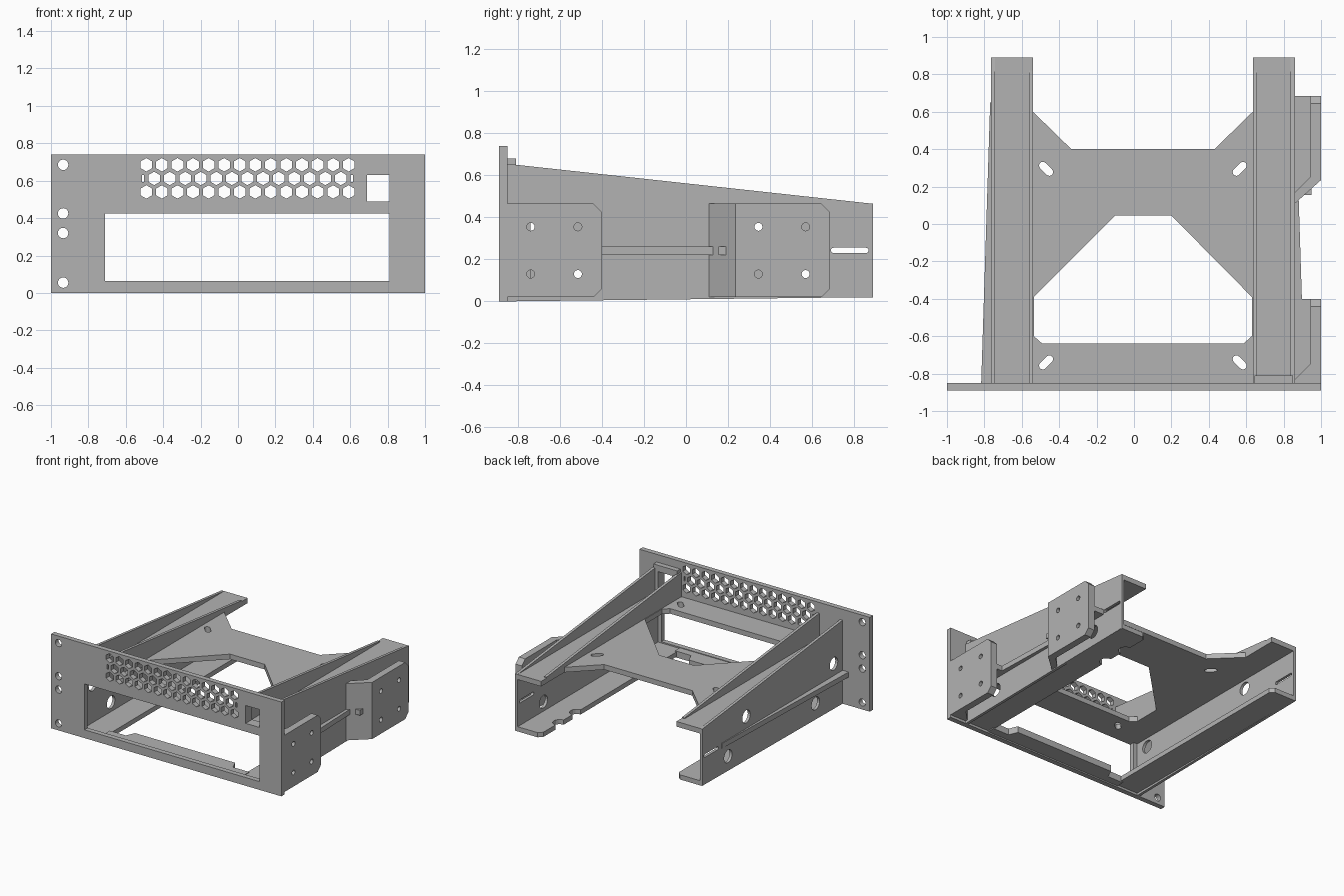
import bpy, bmesh, math
from mathutils import Vector

cube = bpy.data.objects.get("Cube")
if cube:
    bpy.data.objects.remove(cube, do_unlink=True)

grey = bpy.data.materials.new("plain grey")
grey.use_nodes = True
grey.diffuse_color = (0.45, 0.45, 0.45, 1)
grey.node_tree.nodes["Principled BSDF"].inputs["Base Color"].default_value = (0.45, 0.45, 0.45, 1)

AXES = {
    "xy": lambda u, v, w: Vector((u, v, w)),
    "xz": lambda u, v, w: Vector((u, w, v)),
    "yz": lambda u, v, w: Vector((w, u, v)),
}


def sheet(name, plane, low, high, outline, holes=()):
    """Extrude a flat outline with holes between two depths."""
    curve = bpy.data.curves.new(name, "CURVE")
    curve.dimensions = "2D"
    curve.fill_mode = "BOTH"
    curve.extrude = (high - low) / 2
    for loop in [outline, *holes]:
        spline = curve.splines.new("POLY")
        spline.points.add(len(loop) - 1)
        for point, (u, v) in zip(spline.points, loop):
            point.co = (u, v, 0, 1)
        spline.use_cyclic_u = True
    helper = bpy.data.objects.new(name + " outline", curve)
    bpy.context.collection.objects.link(helper)
    bpy.context.view_layer.update()
    graph = bpy.context.evaluated_depsgraph_get()
    mesh = bpy.data.meshes.new_from_object(helper.evaluated_get(graph))
    bpy.data.objects.remove(helper, do_unlink=True)
    bm = bmesh.new()
    bm.from_mesh(mesh)
    bmesh.ops.remove_doubles(bm, verts=bm.verts, dist=0.00005)
    for vert in bm.verts:
        vert.co = AXES[plane](vert.co.x, vert.co.y, vert.co.z + (low + high) / 2)
    bmesh.ops.recalc_face_normals(bm, faces=bm.faces)
    for face in bm.faces:
        face.smooth = False
        face.material_index = 0
    bm.to_mesh(mesh)
    bm.free()
    mesh.materials.clear()
    mesh.materials.append(grey)
    obj = bpy.data.objects.new(name, mesh)
    bpy.context.collection.objects.link(obj)
    return obj


def rect(u0, u1, v0, v1):
    return [(u0, v0), (u1, v0), (u1, v1), (u0, v1)]


def ring(u, v, radius, sides=20, turn=0.0):
    return [(u + radius * math.cos(turn + math.tau * i / sides),
             v + radius * math.sin(turn + math.tau * i / sides)) for i in range(sides)]


def slot(u, v, length, width, angle):
    """Rounded slot centred on a point."""
    r, h = width / 2, (length - width) / 2
    points = []
    for end in (1, -1):
        for i in range(9):
            a = math.pi * i / 8 - math.pi / 2 + (0 if end > 0 else math.pi)
            x, y = end * h + r * math.cos(a), r * math.sin(a)
            points.append((u + x * math.cos(angle) - y * math.sin(angle),
                           v + x * math.sin(angle) + y * math.cos(angle)))
    return points


# Front panel with opening, screw holes, small window and honeycomb vent
holes = [rect(-0.71, 0.81, 0.065, 0.425), rect(0.69, 0.81, 0.49, 0.63)]
holes += [ring(-0.935, z, 0.028) for z in (0.055, 0.32, 0.425, 0.685)]
for z, start, count in ((0.685, -0.49, 14), (0.612, -0.4485, 13), (0.54, -0.49, 14)):
    holes += [ring(start + 0.0832 * i, z, 0.036, 6, math.pi / 6) for i in range(count)]
holes += [rect(x, x + 0.012, 0.594, 0.63) for x in (-0.514, 0.602)]
sheet("front_panel", "xz", -0.89, -0.85, rect(-1, 1, 0, 0.74), holes)

# Sloped cross plate, cut away in the middle, with diagonal slots
plate = [(-0.54, -0.85), (0.635, -0.85), (0.635, 0.6), (0.43, 0.4), (-0.335, 0.4), (-0.54, 0.6)]
gap = [(-0.1, 0.045), (0.2, 0.045), (0.63, -0.39), (0.63, -0.6),
       (0.585, -0.64), (-0.49, -0.64), (-0.535, -0.6), (-0.535, -0.39)]
slots = [slot(x, y, 0.09, 0.04, s * math.pi / 4) for x, y, s in
         ((-0.47, 0.295, -1), (0.565, 0.295, 1), (-0.47, -0.74, 1), (0.565, -0.74, -1))]
sheet("cross_plate", "xy", 0.425, 0.465, plate, [gap] + slots)

# Bottom lip behind the panel, stepped back below the slots
sheet("front_lip", "xy", 0.01, 0.06,
      [(-0.56, -0.85), (0.65, -0.85), (0.65, -0.79), (0.51, -0.79), (0.48, -0.72),
       (-0.39, -0.72), (-0.42, -0.79), (-0.56, -0.79)])

# Two side channels: outer wall, inner fin, upper and lower flanges
WALL_HOLES = ((-0.74, 0.355), (-0.515, 0.13), (0.345, 0.355), (0.57, 0.13))
wall = [(-0.85, 0), (0.89, 0.02), (0.89, 0.465), (-0.85, 0.655)]
fin = [(-0.85, 0.43), (0.82, 0.43), (0.82, 0.472), (-0.85, 0.655)]
for side, outer, inner in (("right", -0.765, -0.54), ("left", 0.86, 0.635)):
    s = 1 if outer > 0 else -1
    cuts = [ring(y, z, 0.05) for y, z in WALL_HOLES] + [slot(0.78, 0.243, 0.18, 0.025, 0)]
    sheet(side + "_channel_wall", "yz", *sorted((outer, outer - s * 0.022)), wall, cuts)
    sheet(side + "_channel_fin", "yz", *sorted((inner, inner + s * 0.022)), fin)
    a, b = sorted((outer - s * 0.002, inner))
    sheet(side + "_upper_flange", "xy", 0.425, 0.465, rect(a, b, -0.85, 0.89))
    edge = [(outer - s * 0.002, -0.85), (inner, -0.85)]
    if s > 0:
        # Rounded notches in the inner edge of this lower flange
        for y in (0.45, 0.66):
            edge += [(inner + 0.05 * math.sin(math.pi * i / 8),
                      y - 0.05 * math.cos(math.pi * i / 8)) for i in range(9)]
    edge += [(inner, 0.86), (inner + s * 0.03, 0.89), (outer - s * 0.002, 0.89)]
    sheet(side + "_lower_flange", "xy", 0.018, 0.055, edge)
    # Tapered stiffening rib along the outside
    base = outer - s * 0.005
    sheet(side + "_rib", "xy", 0.222, 0.262,
          [(base, -0.85), (outer + s * 0.052, -0.85), (outer + s * 0.004, 0.65), (base, 0.65)])

# Frame behind the small window
sheet("window_frame", "xz", -0.85, -0.81, rect(0.645, 0.85, 0.44, 0.68),
      [rect(0.69, 0.81, 0.49, 0.63)])

# Two outer mounting pads with clipped corners, gussets and webs
for name, y0, y1, columns in (("front", -0.86, -0.4, (-0.74, -0.515)),
                              ("rear", 0.235, 0.685, (0.345, 0.57))):
    c = 0.04
    pad = [(y0, 0.02), (y1 - c, 0.02), (y1, 0.02 + c), (y1, 0.465 - c), (y1 - c, 0.465), (y0, 0.465)]
    sheet(name + "_mounting_pad", "yz", 0.945, 1.0, pad,
          [ring(y, z, 0.019) for y in columns for z in (0.13, 0.355)])
    sheet(name + "_pad_web", "xy", 0.222, 0.262,
          rect(0.855, 0.95, y0 if y0 < 0 else y0 - 0.08, y1))
sheet("front_gusset", "xy", 0.02, 0.465,
      [(0.855, -0.855), (0.95, -0.855), (0.95, -0.74), (0.855, -0.835)])
sheet("rear_gusset", "xy", 0.02, 0.465,
      [(0.855, 0.105), (1.0, 0.235), (0.945, 0.255), (0.855, 0.165)])
